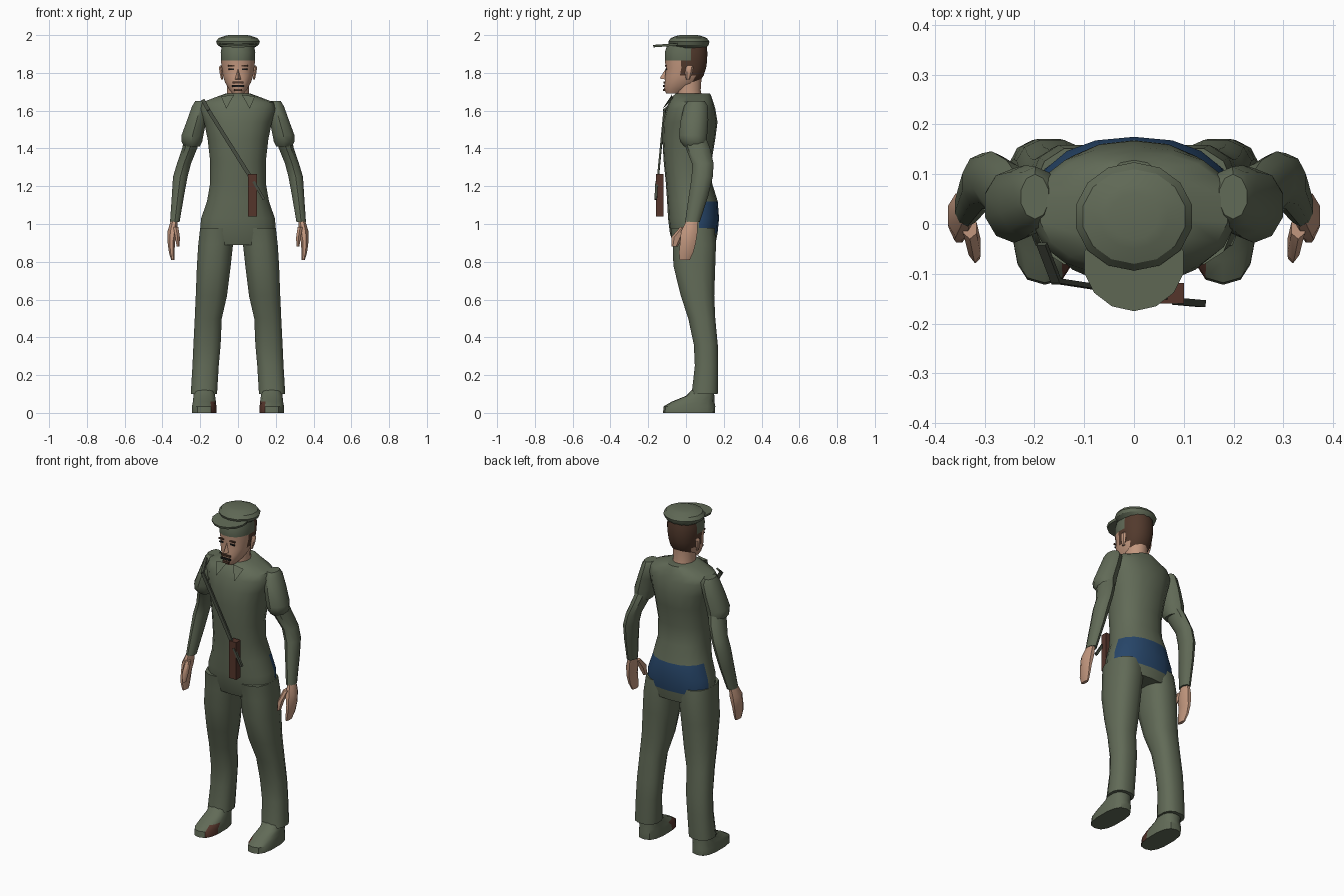
import bpy, bmesh, math
from mathutils import Vector


def mat(name, rgb):
    m = bpy.data.materials.new(name)
    m.diffuse_color = (*rgb, 1)
    return m


GREEN = mat("uniform green", (0.12, 0.145, 0.095))
SKIN = mat("skin", (0.54, 0.31, 0.21))
HAIR = mat("hair brown", (0.085, 0.042, 0.026))
LEATHER = mat("leather brown", (0.09, 0.035, 0.024))
BLUE = mat("patch blue", (0.02, 0.06, 0.14))
BLACK = mat("dark", (0.012, 0.012, 0.012))
STRAP = mat("strap green", (0.06, 0.07, 0.05))


def finish(name, bm, mats, rule=None, angle=40):
    bmesh.ops.recalc_face_normals(bm, faces=bm.faces[:])
    me = bpy.data.meshes.new(name)
    bm.to_mesh(me)
    bm.free()
    for m in mats:
        me.materials.append(m)
    if rule:
        for p in me.polygons:
            p.material_index = rule(p.center)
    ob = bpy.data.objects.new(name, me)
    bpy.context.collection.objects.link(ob)
    bpy.ops.object.select_all(action='DESELECT')
    ob.select_set(True)
    bpy.context.view_layer.objects.active = ob
    bpy.ops.object.shade_smooth_by_angle(angle=math.radians(angle))
    return ob


def loft(name, rings, mats, n=12, side=1, square=1.0, rule=None, angle=40):
    """Skin level rings given as (z, x0, x1, y0, y1)."""
    bm = bmesh.new()
    loops = []
    for z, x0, x1, y0, y1 in rings:
        loop = []
        for i in range(n):
            a = 2 * math.pi * (i + 0.5) / n
            c, s = math.cos(a), math.sin(a)
            c = math.copysign(abs(c) ** square, c)
            s = math.copysign(abs(s) ** square, s)
            x = (x0 + x1) / 2 + (x1 - x0) / 2 * c
            y = (y0 + y1) / 2 + (y1 - y0) / 2 * s
            loop.append(bm.verts.new((side * x, y, z)))
        loops.append(loop)
    for a, b in zip(loops, loops[1:]):
        for i in range(n):
            j = (i + 1) % n
            bm.faces.new((a[i], a[j], b[j], b[i]))
    bm.faces.new(loops[0])
    bm.faces.new(loops[-1])
    return finish(name, bm, mats, rule, angle)


def sym(rows):
    return [(z, -w, w, y0, y1) for z, w, y0, y1 in rows]


def box(name, lo, hi, m):
    bm = bmesh.new()
    bmesh.ops.create_cube(bm, size=1)
    for v in bm.verts:
        v.co = Vector([(l + h) / 2 + c * (h - l) for l, h, c in zip(lo, hi, v.co)])
    return finish(name, bm, [m])


def bar(name, p, q, w, t, m):
    p, q = Vector(p), Vector(q)
    d = (q - p).normalized()
    u = d.cross(Vector((0, 1, 0))).normalized() * w / 2
    v = d.cross(u).normalized() * t / 2
    bm = bmesh.new()
    a, b = ([bm.verts.new(o + k) for k in (u + v, u - v, -u - v, -u + v)] for o in (p, q))
    for i in range(4):
        j = (i + 1) % 4
        bm.faces.new((a[i], a[j], b[j], b[i]))
    bm.faces.new(a)
    bm.faces.new(b)
    return finish(name, bm, [m])


def shell(name, pts, faces, m):
    bm = bmesh.new()
    vs = [bm.verts.new(p) for p in pts]
    for f in faces:
        bm.faces.new([vs[i] for i in f])
    return finish(name, bm, [m])


# Torso with a blue patch across the seat
loft("torso", sym([
    (0.89, .195, -.065, .155), (0.95, .205, -.085, .167), (1.03, .198, -.095, .175),
    (1.12, .166, -.10, .168), (1.22, .149, -.107, .137), (1.33, .149, -.118, .135),
    (1.45, .163, -.125, .155), (1.54, .182, -.122, .167), (1.61, .205, -.105, .155),
    (1.645, .19, -.09, .145), (1.675, .11, -.072, .135), (1.69, .068, -.055, .128)]),
    [GREEN, BLUE], n=18, square=.88,
    rule=lambda c: int(.95 < c.z < 1.12 and c.y > .07))

# Neck and head, coloured by region: skin, hair, cap band
loft("neck", sym([(1.66, .064, -.05, .09), (1.71, .06, -.055, .08),
                  (1.78, .062, -.05, .085)]), [SKIN])


def head_rule(c):
    if c.z > 1.865 and c.y < .03:
        return 2
    if (c.z > 1.75 and c.y > .035) or (c.z > 1.80 and c.y > -.03):
        return 1
    return 0


loft("head", sym([
    (1.69, .03, -.105, -.03), (1.715, .05, -.117, .03), (1.75, .07, -.114, .07),
    (1.785, .081, -.112, .095), (1.825, .087, -.108, .108), (1.865, .092, -.114, .114),
    (1.91, .093, -.114, .115), (1.95, .085, -.10, .11)]),
    [SKIN, HAIR, GREEN], n=16, square=.9, rule=head_rule)
shell("nose", [(0, -.105, 1.825), (-.018, -.108, 1.765), (.018, -.108, 1.765), (0, -.14, 1.77)],
      [(0, 1, 3), (0, 3, 2), (1, 2, 3), (0, 2, 1)], SKIN)
box("moustache", (-.03, -.120, 1.744), (.03, -.111, 1.754), HAIR)
box("mouth", (-.032, -.122, 1.724), (.032, -.114, 1.735), BLACK)
box("chin_beard", (-.02, -.121, 1.703), (.02, -.112, 1.716), HAIR)

# Peaked cap
loft("cap_crown", sym([(1.93, .085, -.075, .105), (1.948, .112, -.09, .12),
                       (1.966, .119, -.094, .124), (1.985, .105, -.08, .11),
                       (1.996, .07, -.05, .08), (2.0, .05, -.03, .06)]), [GREEN], n=14, angle=30)
peak = loft("cap_peak", sym([(1.935, .098, -.172, .02), (1.948, .102, -.175, .02)]),
            [GREEN], n=14)
for v in peak.data.vertices:
    v.co.z += .012 * (v.co.y + .175) / .17

for s, tag in ((1, "left"), (-1, "right")):
    # Face details
    loft(tag + "_ear", [(1.765, .078, .09, .0, .02), (1.80, .078, .099, -.005, .035),
                        (1.83, .082, .102, .0, .04), (1.84, .082, .095, .01, .03)],
         [SKIN], n=6, side=s)
    x0, x1 = sorted((s * .022, s * .05))
    box(tag + "_eye", (x0, -.108, 1.814), (x1, -.101, 1.822), BLACK)
    box(tag + "_eyebrow", (x0 - .004, -.111, 1.834), (x1 + .004, -.102, 1.842), HAIR)

    # Pointed collar flaps
    shell(tag + "_collar", [(s * .02, -.075, 1.685), (s * .09, -.075, 1.675),
                            (s * .062, -.124, 1.61), (s * .055, -.07, 1.66)],
          [(0, 1, 2), (0, 2, 3), (1, 3, 2), (0, 3, 1)], GREEN)

    # Arm: upper sleeve, lower sleeve, hand and thumb
    loft(tag + "_upper_sleeve", [
        (1.65, .17, .228, .01, .10), (1.625, .15, .245, -.01, .115), (1.55, .165, .272, -.028, .118),
        (1.47, .18, .302, -.038, .112), (1.435, .187, .302, -.03, .11), (1.41, .20, .285, -.01, .105)],
        [GREEN], n=10, side=s)
    loft(tag + "_lower_sleeve", [
        (1.46, .195, .285, -.02, .105), (1.40, .214, .298, .0, .128), (1.32, .247, .325, .032, .146),
        (1.25, .265, .346, .03, .142), (1.15, .284, .352, .015, .118), (1.01, .308, .361, -.005, .073)],
        [GREEN], n=10, side=s)
    loft(tag + "_hand", [
        (1.03, .318, .353, .005, .065), (.96, .318, .376, -.03, .065), (.90, .332, .374, -.035, .055),
        (.85, .335, .367, -.04, .042), (.81, .335, .355, -.035, .022)], [SKIN], n=8, side=s)
    loft(tag + "_thumb", [
        (.985, .314, .345, -.03, .015), (.93, .306, .334, -.078, -.015),
        (.88, .308, .326, -.078, -.045)], [SKIN], n=6, side=s)

    # Trouser leg
    loft(tag + "_trouser_leg", [
        (.98, .012, .203, -.085, .155), (.89, .024, .213, -.073, .162), (.78, .036, .22, -.07, .158),
        (.62, .056, .226, -.03, .152), (.50, .084, .231, .01, .157), (.36, .09, .238, .04, .17),
        (.25, .10, .243, .045, .172), (.10, .109, .252, .028, .17)],
        [GREEN], n=12, side=s, square=.8)

    # Shoe with a brown inner toe panel
    loft(tag + "_shoe", [
        (0, .113, .245, -.122, .153), (.035, .113, .245, -.118, .155), (.06, .116, .24, -.075, .15),
        (.09, .12, .237, .0, .15), (.13, .125, .23, .04, .145)],
        [GREEN, LEATHER], n=14, side=s, square=.75,
        rule=lambda c: int(c.y < -.02 and abs(c.x) < .15 and c.z > .01))

# Shoulder strap, holster and pistol grip
bar("strap_top", (-.185, -.04, 1.655), (-.155, -.118, 1.60), .02, .01, STRAP)
bar("strap", (-.158, -.114, 1.605), (.065, -.148, 1.25), .02, .01, STRAP)
box("holster", (.052, -.16, 1.04), (.10, -.118, 1.265), LEATHER)
bar("pistol_grip", (.082, -.155, 1.225), (.138, -.16, 1.13), .014, .014, STRAP)
